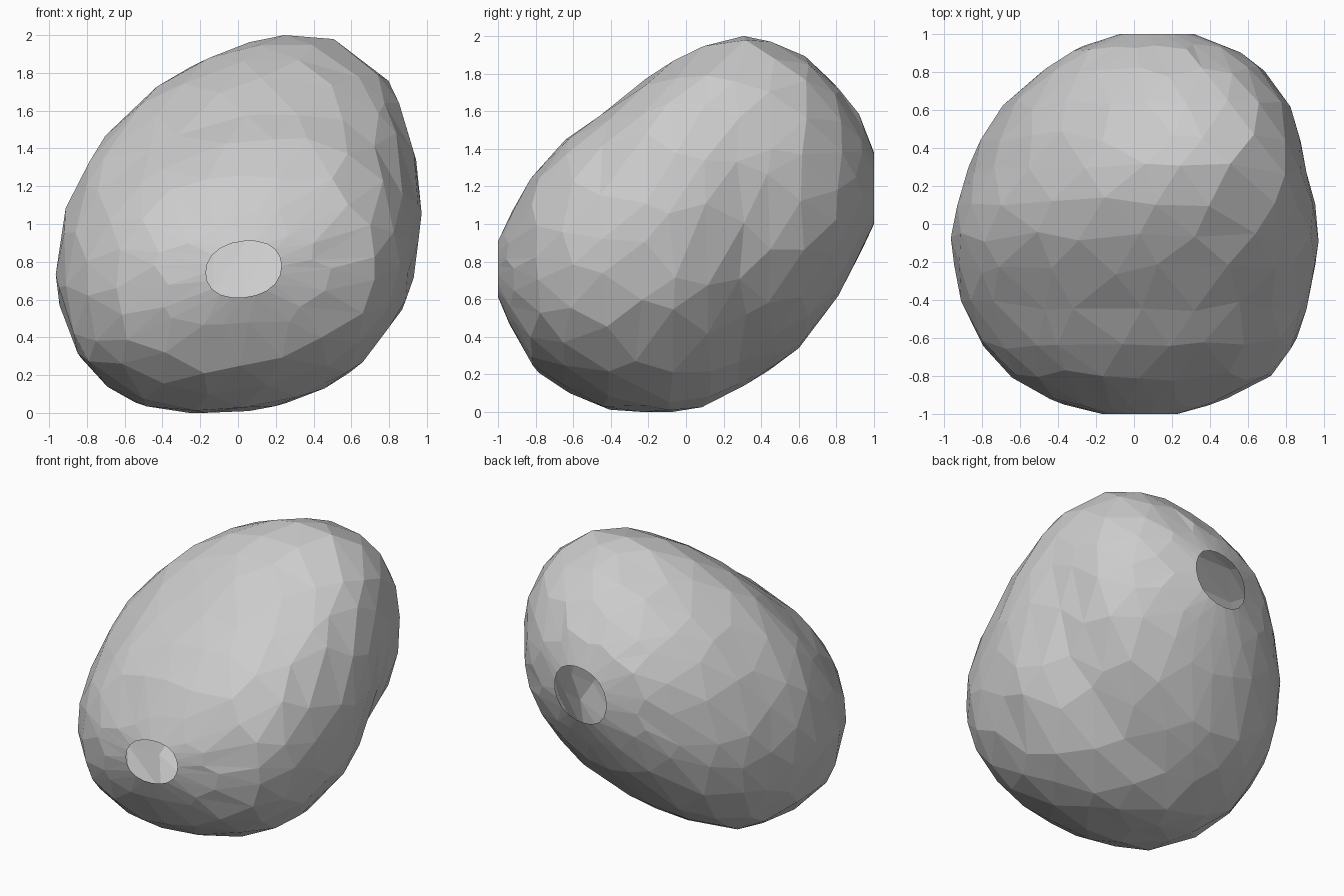
import bpy, bmesh, math, random

if "Cube" in bpy.data.objects:
    bpy.data.objects.remove(bpy.data.objects["Cube"])

random.seed(4)
SIDES = 20

# cross-sections along y: y, x min, x max, z min, z max
SECTIONS = [
    (-1.00, -0.17, 0.23, 0.61, 0.91),
    (-0.94, -0.42, 0.45, 0.47, 1.04),
    (-0.80, -0.66, 0.72, 0.22, 1.29),
    (-0.63, -0.81, 0.85, 0.11, 1.46),
    (-0.43, -0.91, 0.91, 0.02, 1.60),
    (-0.24, -0.95, 0.95, 0.00, 1.76),
    (-0.07, -0.97, 0.97, 0.00, 1.87),
    (0.11, -0.94, 0.95, 0.04, 1.96),
    (0.29, -0.88, 0.90, 0.14, 2.00),
    (0.46, -0.81, 0.87, 0.24, 1.96),
    (0.63, -0.69, 0.82, 0.37, 1.89),
    (0.80, -0.50, 0.70, 0.60, 1.74),
    (0.92, -0.32, 0.54, 0.83, 1.59),
    (1.00, -0.08, 0.32, 1.00, 1.38),
]


def section_at(y):
    """Interpolate the cross-section limits at y."""
    for a, b in zip(SECTIONS, SECTIONS[1:]):
        if y <= b[0]:
            t = (y - a[0]) / (b[0] - a[0])
            return [p + (q - p) * t for p, q in zip(a, b)][1:]
    return SECTIONS[-1][1:]


def lobe(angle, centre):
    """Smooth bump around one direction of the oval."""
    return max(0, math.cos(angle - math.radians(centre))) ** 5


def point(y, angle):
    """Point on the leaning, slightly squared oval at y."""
    x0, x1, z0, z1 = section_at(y)
    mid = 1 - y ** 4
    lean = 0.12 + mid * (0.04 + 0.12 * min(max(y / 0.3, 0), 1))
    bulge = 1 + 0.035 * math.sin(2 * angle) ** 2
    bulge += mid * (0.04 * lobe(angle, -50) - 0.045 * lobe(angle, 130))
    x = (x0 + x1) / 2 + (x1 - x0) / 2 * math.cos(angle) * bulge
    z = (z0 + z1) / 2 + (z1 - z0) / 2 * math.sin(angle + lean) * bulge
    return (x, y, min(max(z, 0), 2))


# hollow pebble shell, open at both ends
bm = bmesh.new()
rings = []
for i, sec in enumerate(SECTIONS):
    end = i in (0, len(SECTIONS) - 1)
    ring = []
    for k in range(SIDES):
        y = sec[0] + (0 if end else random.uniform(-0.03, 0.03))
        a = math.tau * (k + 0.5 * (i % 2)) / SIDES
        a += 0 if end else random.uniform(-0.08, 0.08)
        ring.append(bm.verts.new(point(y, a)))
    rings.append(ring)

# staggered triangles between neighbouring rings
for i, (r, s) in enumerate(zip(rings, rings[1:])):
    for k in range(SIDES):
        n = (k + 1) % SIDES
        if i % 2 == 0:
            bm.faces.new((r[k], r[n], s[k]))
            bm.faces.new((r[n], s[n], s[k]))
        else:
            bm.faces.new((r[k], s[n], s[k]))
            bm.faces.new((r[k], r[n], s[n]))
bmesh.ops.recalc_face_normals(bm, faces=bm.faces)

mesh = bpy.data.meshes.new("pebble_shell")
bm.to_mesh(mesh)
bm.free()
obj = bpy.data.objects.new("pebble_shell", mesh)
bpy.context.collection.objects.link(obj)
